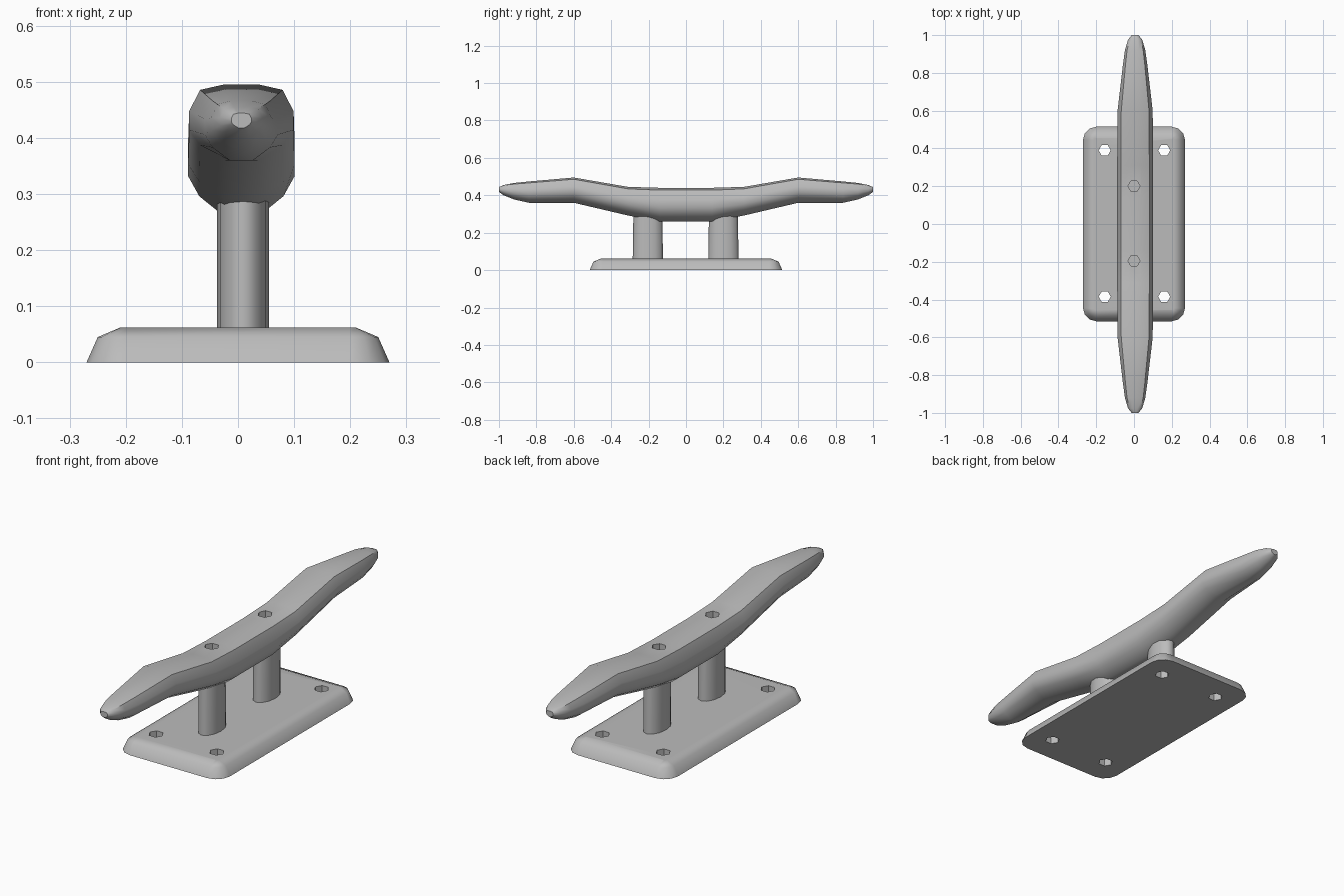
import bpy, bmesh, math
from mathutils import Vector

default = bpy.data.objects.get("Cube")
if default:
    bpy.data.objects.remove(default, do_unlink=True)

metal = bpy.data.materials.new("grey_metal")
metal.use_nodes = True
grey = (0.5, 0.5, 0.5, 1)
metal.diffuse_color = grey
metal.node_tree.nodes["Principled BSDF"].inputs["Base Color"].default_value = grey


def loft(name, rings):
    """Skin a list of closed rings and cap both ends."""
    bm = bmesh.new()
    loops = [[bm.verts.new(p) for p in ring] for ring in rings]
    n = len(loops[0])
    for a, b in zip(loops, loops[1:]):
        for i in range(n):
            j = (i + 1) % n
            bm.faces.new((a[i], a[j], b[j], b[i]))
    bm.faces.new(loops[0])
    bm.faces.new(loops[-1])
    bmesh.ops.recalc_face_normals(bm, faces=bm.faces[:])
    mesh = bpy.data.meshes.new(name)
    bm.to_mesh(mesh)
    bm.free()
    mesh.materials.append(metal)
    obj = bpy.data.objects.new(name, mesh)
    bpy.context.collection.objects.link(obj)
    return obj


def activate(obj):
    bpy.ops.object.select_all(action='DESELECT')
    obj.select_set(True)
    bpy.context.view_layer.objects.active = obj


def ellipse(x, y, z, rx, ry, sides):
    angles = [2 * math.pi * i / sides for i in range(sides)]
    return [Vector((x + rx * math.cos(a), y + ry * math.sin(a), z)) for a in angles]


def drill(obj, x, y, low, high):
    """Cut a six-sided bolt hole."""
    cutter = loft("hole_cutter", [ellipse(x, y, z, 0.032, 0.032, 6) for z in (low, high)])
    cutter.hide_render = True
    mod = obj.modifiers.new("hole", 'BOOLEAN')
    mod.operation = 'DIFFERENCE'
    mod.solver = 'EXACT'
    mod.object = cutter
    activate(obj)
    bpy.ops.object.modifier_apply(modifier=mod.name)
    bpy.data.objects.remove(cutter, do_unlink=True)


def smooth(obj, angle):
    activate(obj)
    bpy.ops.object.shade_smooth_by_angle(angle=math.radians(angle))
    mod = obj.modifiers.new("flat_face_weighting", 'WEIGHTED_NORMAL')
    mod.keep_sharp = True


def rounded_rectangle(hx, hy, z, radius):
    ring = []
    for sx, sy, start in ((1, 1, 0), (-1, 1, 90), (-1, -1, 180), (1, -1, 270)):
        for step in range(4):
            a = math.radians(start + 30 * step)
            ring.append(Vector((sx * (hx - radius) + radius * math.cos(a),
                                sy * (hy - radius) + radius * math.sin(a), z)))
    return ring


# Base plate with a bevelled rim and four bolt holes
base = loft("base_plate", [rounded_rectangle(0.27 - i, 0.515 - i, z, 0.07 - i)
                           for i, z in ((0, 0), (0.02, 0.045), (0.06, 0.062))])
for x in (-0.155, 0.16):
    for y in (-0.385, 0.39):
        drill(base, x, y, -0.1, 0.2)
smooth(base, 50)

# Two oval posts
for name, y in (("front_post", -0.204), ("back_post", 0.2)):
    post = loft(name, [ellipse(0.009, y, 0.055, 0.046, 0.081, 12),
                       ellipse(0.009, y, 0.32, 0.046, 0.077, 12)])
    smooth(post, 50)

# Horn bar: half section as (share of half width, share of height)
half = [(0.34, 1), (0.79, 0.93), (1, 0.65), (1, 0.4), (0.79, 0.2), (0.32, 0)]
section = half + [(-u, v) for u, v in reversed(half)]
# Stations: distance from centre, half width, underside, top
stations = [(0.14, 0.095, 0.26, 0.44), (0.31, 0.095, 0.292, 0.445),
            (0.6, 0.093, 0.36, 0.495), (0.84, 0.065, 0.36, 0.474),
            (0.92, 0.054, 0.378, 0.466), (0.975, 0.038, 0.4, 0.455),
            (1.0, 0.018, 0.418, 0.444)]
spine = [(-y, w, b, t) for y, w, b, t in reversed(stations)] + stations
horn = loft("horn_bar", [[Vector((0.006 + u * w, y, b + v * (t - b))) for u, v in section]
                         for y, w, b, t in spine])
for y in (-0.195, 0.2):
    drill(horn, 0, y, 0.39, 0.6)
smooth(horn, 45)
